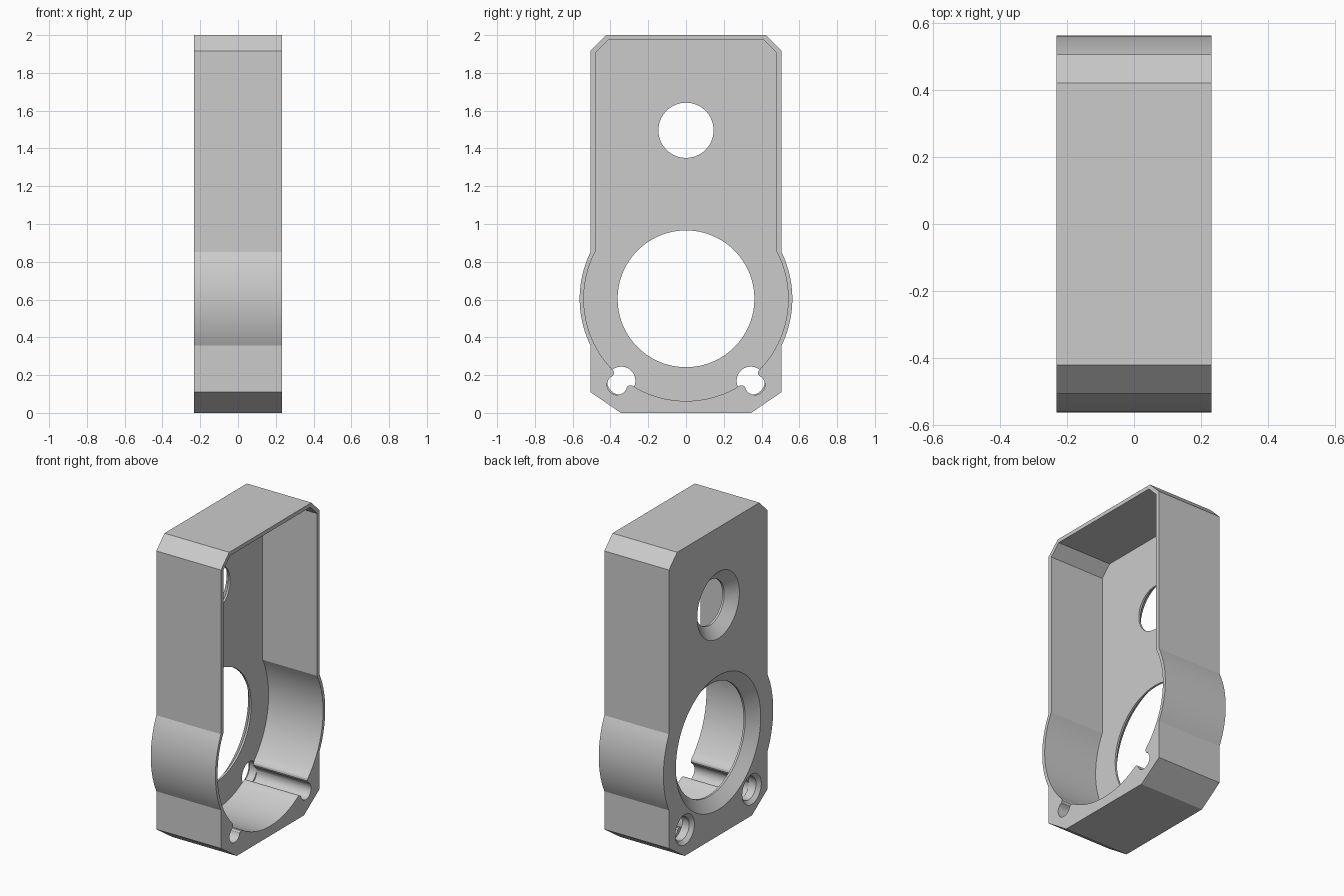
import bpy, bmesh
from math import sin, cos, radians, degrees, asin, atan2, hypot, pi

cube = bpy.data.objects.get("Cube")
if cube:
    bpy.data.objects.remove(cube, do_unlink=True)

HALF = 0.232            # half depth along x
FLOOR = -HALF + 0.073   # inner face of the plate
BORE_Z = 0.604          # height of the large bore
OUTER_R, INNER_R = 0.563, 0.541

grey = bpy.data.materials.new("light grey")
grey.use_nodes = True
grey.diffuse_color = (0.6, 0.6, 0.6, 1)
grey.node_tree.nodes["Principled BSDF"].inputs["Base Color"].default_value = (0.6, 0.6, 0.6, 1)


def loft(name, rings):
    """Solid skinned through matching rings of points, capped at both ends."""
    bm = bmesh.new()
    loops = [[bm.verts.new(p) for p in ring] for ring in rings]
    for a, b in zip(loops, loops[1:]):
        for i in range(len(a)):
            j = (i + 1) % len(a)
            bm.faces.new((a[i], a[j], b[j], b[i]))
    bm.faces.new(loops[0])
    bm.faces.new(loops[-1])
    bmesh.ops.recalc_face_normals(bm, faces=bm.faces)
    mesh = bpy.data.meshes.new(name)
    bm.to_mesh(mesh)
    bm.free()
    mesh.materials.append(grey)
    obj = bpy.data.objects.new(name, mesh)
    bpy.context.collection.objects.link(obj)
    return obj


def prism(name, half, x0, x1):
    """Extrude a half outline, mirrored across y = 0, along x."""
    outline = half + [(-y, z) for y, z in reversed(half) if y > 1e-4]
    return loft(name, [[(x, y, z) for y, z in outline] for x in (x0, x1)])


def arc(r, start, end, steps):
    angles = [radians(start + (end - start) * i / steps) for i in range(steps + 1)]
    return [(r * cos(a), BORE_Z + r * sin(a)) for a in angles]


def hole(name, y, z, r, flare, depth, sides):
    """Round cutter through the plate, countersunk on the outside."""
    extra = 0.02
    profile = [(-HALF - extra, r + flare * (1 + extra / depth)),
               (-HALF + depth, r), (FLOOR + 0.001, r)]
    rings = [[(x, y + rad * cos(2 * pi * i / sides), z + rad * sin(2 * pi * i / sides))
              for i in range(sides)] for x, rad in profile]
    return loft(name, rings)


# Outer body: chamfered block with a round bulge on each side
side = 0.506
bulge = degrees(asin((OUTER_R ** 2 - side ** 2) ** 0.5 / OUTER_R))
body = [(0.422, 2.0), (side, 1.917)] + arc(OUTER_R, bulge, -bulge, 20) \
    + [(side, 0.11), (0.345, 0.0)]
housing = prism("housing", body, -HALF, HALF)

# Screw groove in the cavity wall, with rounded lips
gy, gz = 0.365, 0.148 - BORE_Z
ang, reach = atan2(gz, gy), hypot(gy, gz)
groove_r = 0.053
lip = [(0.533, -0.085), (0.538, -0.061), (0.546, -0.051)]
pocket = [(reach + groove_r * cos(radians(a)), groove_r * sin(radians(a)))
          for a in range(-117, 118, 13)]
local = lip + pocket + [(u, -t) for u, t in reversed(lip)]
groove = [(u * cos(ang) + t * sin(ang), BORE_Z + u * sin(ang) - t * cos(ang))
          for u, t in local]

# Cavity open towards +x
inner = 0.480
top = degrees(asin((INNER_R ** 2 - inner ** 2) ** 0.5 / INNER_R))
mid, gap = degrees(ang), 9.6
cavity = [(0.412, 1.975), (inner, 1.907)] + arc(INNER_R, top, mid + gap, 22) \
    + groove + arc(INNER_R, mid - gap, -90, 12)
cutters = [prism("cavity_cutter", cavity, FLOOR, HALF + 0.1)]

# Countersunk holes in the plate
cutters.append(hole("bore_cutter", 0, BORE_Z, 0.362, 0.073, 0.06, 96))
cutters.append(hole("upper_hole_cutter", 0, 1.496, 0.146, 0.07, 0.06, 64))
for s in (-1, 1):
    cutters.append(hole("screw_hole_cutter", s * 0.343, 0.17, 0.075, 0.023, 0.022, 40))

# Cut, bake the result and discard the cutters
for c in cutters:
    mod = housing.modifiers.new("cut", 'BOOLEAN')
    mod.operation, mod.solver, mod.object = 'DIFFERENCE', 'EXACT', c
graph = bpy.context.evaluated_depsgraph_get()
baked = bpy.data.meshes.new_from_object(housing.evaluated_get(graph))
housing.modifiers.clear()
housing.data = baked
for c in cutters:
    bpy.data.objects.remove(c, do_unlink=True)

bpy.ops.object.select_all(action='DESELECT')
housing.select_set(True)
bpy.context.view_layer.objects.active = housing
bpy.ops.object.shade_smooth_by_angle(angle=radians(22))
